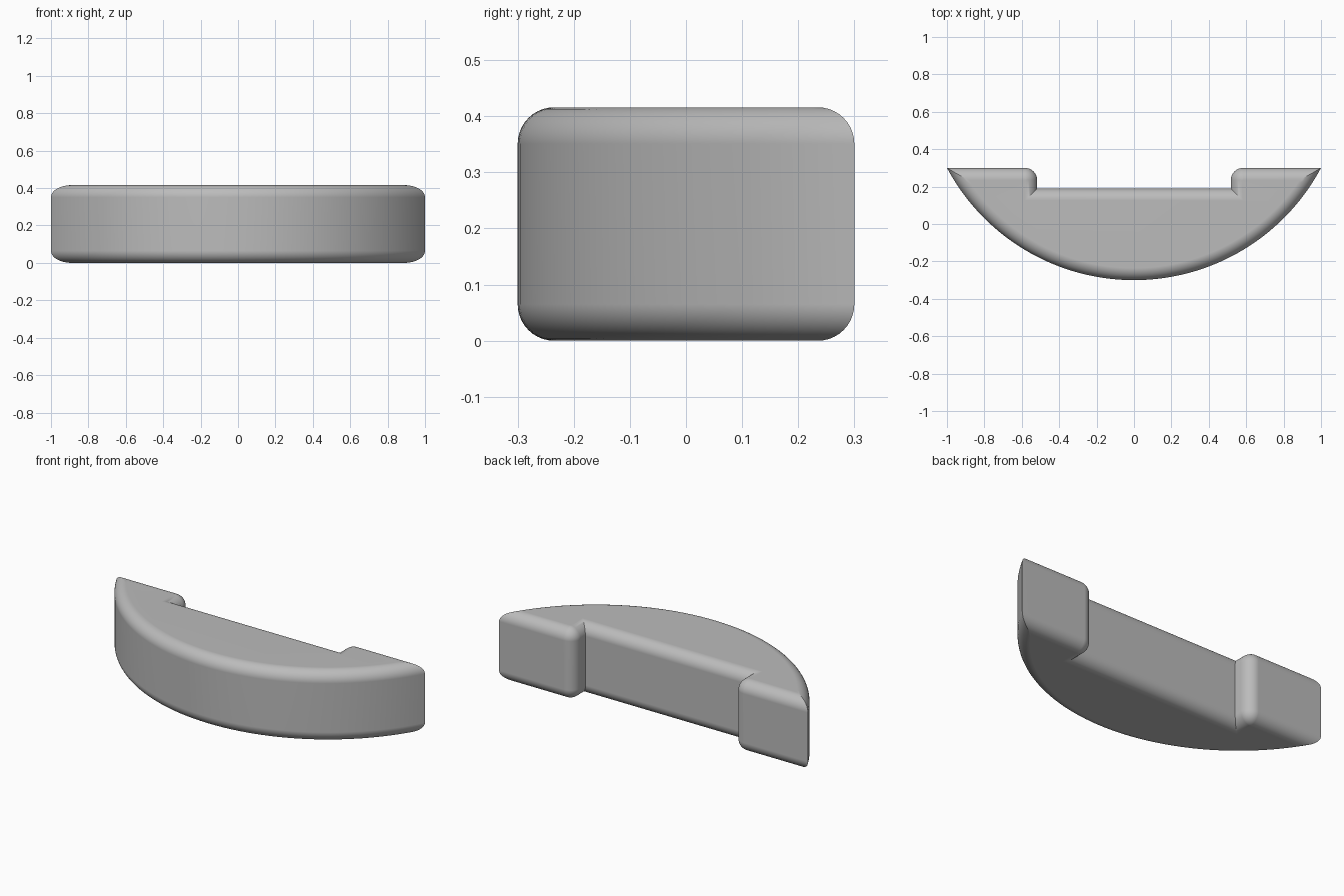
import bpy
import bmesh
from math import asin, cos, sin, sqrt, pi

cube = bpy.data.objects.get("Cube")
if cube:
    bpy.data.objects.remove(cube, do_unlink=True)

HEIGHT, FILLET = 0.416, 0.065
BACK, NOTCH_Y, NOTCH_X = 0.3, 0.19, 0.518
RADIUS = 1.36 / 1.2             # arc through both tips and the front middle
CENTRE_Y = RADIUS - 0.3
ARC_STEPS, ROUND_STEPS = 72, 10


def outline(d):
    """Half-moon outline with a notched back, inset by d."""
    r, back = RADIUS - d, BACK - d
    tip = sqrt(r * r - (CENTRE_Y - back) ** 2)
    half = asin(tip / r)
    pts = []
    for i in range(ARC_STEPS + 1):
        a = half * (2 * i / ARC_STEPS - 1)
        pts.append((r * sin(a), CENTRE_Y - r * cos(a)))
    # rounded notch lip, then the sharp inner corner
    side = []
    for i in range(ROUND_STEPS + 1):
        a = pi / 2 * (1 + i / ROUND_STEPS)
        side.append((NOTCH_X + FILLET + (FILLET - d) * cos(a),
                     BACK - FILLET + (FILLET - d) * sin(a)))
    side.append((NOTCH_X + d, NOTCH_Y - d))
    return pts + side + [(-x, y) for x, y in reversed(side)]


# Levels of the rounded rim: inset and height, bottom to top
rim = [(FILLET * (1 - sin(a)), FILLET * (1 - cos(a)))
       for a in (pi / 2 * i / ROUND_STEPS for i in range(ROUND_STEPS + 1))]
levels = rim + [(d, HEIGHT - z) for d, z in reversed(rim)]

bm = bmesh.new()
rings = [[bm.verts.new((x, y, z)) for x, y in outline(d)] for d, z in levels]
for low, high in zip(rings, rings[1:]):
    for i in range(len(low)):
        j = (i + 1) % len(low)
        bm.faces.new((low[i], low[j], high[j], high[i]))
bm.faces.new(reversed(rings[0]))
bm.faces.new(rings[-1])
bmesh.ops.remove_doubles(bm, verts=bm.verts, dist=1e-5)
bmesh.ops.recalc_face_normals(bm, faces=bm.faces)

mesh = bpy.data.meshes.new("notched_half_moon_block")
bm.to_mesh(mesh)
bm.free()
block = bpy.data.objects.new("notched_half_moon_block", mesh)
bpy.context.collection.objects.link(block)

# Plain grey
grey = bpy.data.materials.new("plain_grey")
grey.use_nodes = True
colour = (0.5, 0.5, 0.5, 1)
grey.diffuse_color = colour
grey.node_tree.nodes["Principled BSDF"].inputs["Base Color"].default_value = colour
mesh.materials.append(grey)

# Smooth fillets with crisp mitres and flat caps
bpy.ops.object.select_all(action="DESELECT")
block.select_set(True)
bpy.context.view_layer.objects.active = block
bpy.ops.object.shade_smooth_by_angle(angle=pi / 9)
weighted = block.modifiers.new("flat_caps", "WEIGHTED_NORMAL")
weighted.keep_sharp = True
